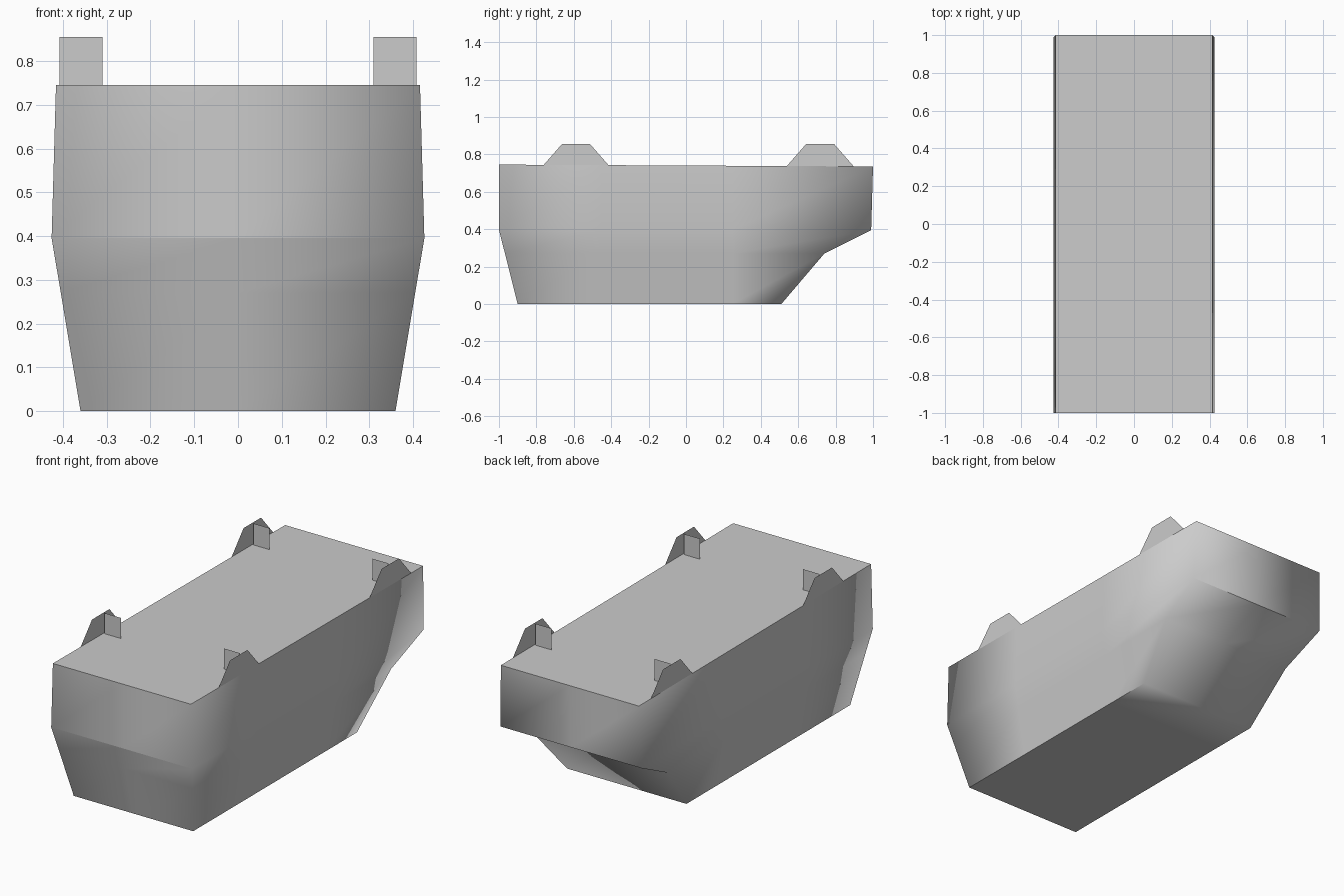
import bpy, bmesh

cube = bpy.data.objects.get("Cube")
if cube:
    bpy.data.objects.remove(cube, do_unlink=True)

GREY = (0.6, 0.6, 0.6, 1.0)
grey = bpy.data.materials.new("light_grey")
grey.use_nodes = True
grey.diffuse_color = GREY
grey.node_tree.nodes["Principled BSDF"].inputs["Base Color"].default_value = GREY


def add_object(name, bm):
    mesh = bpy.data.meshes.new(name)
    bm.to_mesh(mesh)
    bm.free()
    mesh.materials.append(grey)
    obj = bpy.data.objects.new(name, mesh)
    bpy.context.collection.objects.link(obj)
    return obj


def add_plate(name, points):
    bm = bmesh.new()
    bm.faces.new([bm.verts.new(p) for p in points])
    return add_object(name, bm)


# Body: stacked rings of half width, front y, back y, height
levels = [(0.36, -0.90, 0.51, 0.0),
          (0.405, -0.968, 0.74, 0.27),
          (0.426, -1.0, 0.99, 0.395),
          (0.416, -1.0, 1.0, 0.74)]
bm = bmesh.new()
rings = []
for half, front, back, z in levels:
    side = [(half, y) for y in (front, -0.45, 0.25, back)]
    outline = [(0, front)] + side + [(0, back)] + [(-x, y) for x, y in reversed(side)]
    slope = 0.005 if z == levels[-1][3] else 0
    rings.append([bm.verts.new((x, y, z - slope * y)) for x, y in outline])

count = len(rings[0])
for low, high in zip(rings, rings[1:]):
    for i in range(count):
        j = (i + 1) % count
        bm.faces.new((low[i], low[j], high[j], high[i]))
bm.faces.new(rings[-1])
for cap in ((2, 1, 0, 9, 8), (3, 2, 8, 7), (4, 3, 7, 6, 5)):
    bm.faces.new([rings[0][i] for i in cap])
bmesh.ops.recalc_face_normals(bm, faces=bm.faces)
for face in bm.faces:
    face.smooth = True


# Creases: whole top rim, bottom sides and front, front and back waist
def crease(ring, starts):
    for i in starts:
        bm.edges.get((ring[i], ring[(i + 1) % count])).smooth = False


crease(rings[3], range(count))
crease(rings[0], (0, 1, 2, 3, 6, 7, 8, 9))
crease(rings[2], (0, 4, 5, 9))
add_object("body", bm)

# Four mounts: a tapered side lug and a small cross plate each
for end, mid, plate_y in (("front", -0.588, -0.565), ("back", 0.717, 0.715)):
    for side, s in (("left", 1), ("right", -1)):
        lug = [(-0.18, 0.735), (0.18, 0.735), (0.075, 0.855), (-0.075, 0.855)]
        add_plate(f"{end}_{side}_lug", [(s * 0.416, mid + y, z) for y, z in lug][::s])
        cross = [(0.31, 0.738), (0.408, 0.738), (0.408, 0.855), (0.31, 0.855)]
        add_plate(f"{end}_{side}_cross_plate", [(s * x, plate_y, z) for x, z in cross][::s])
